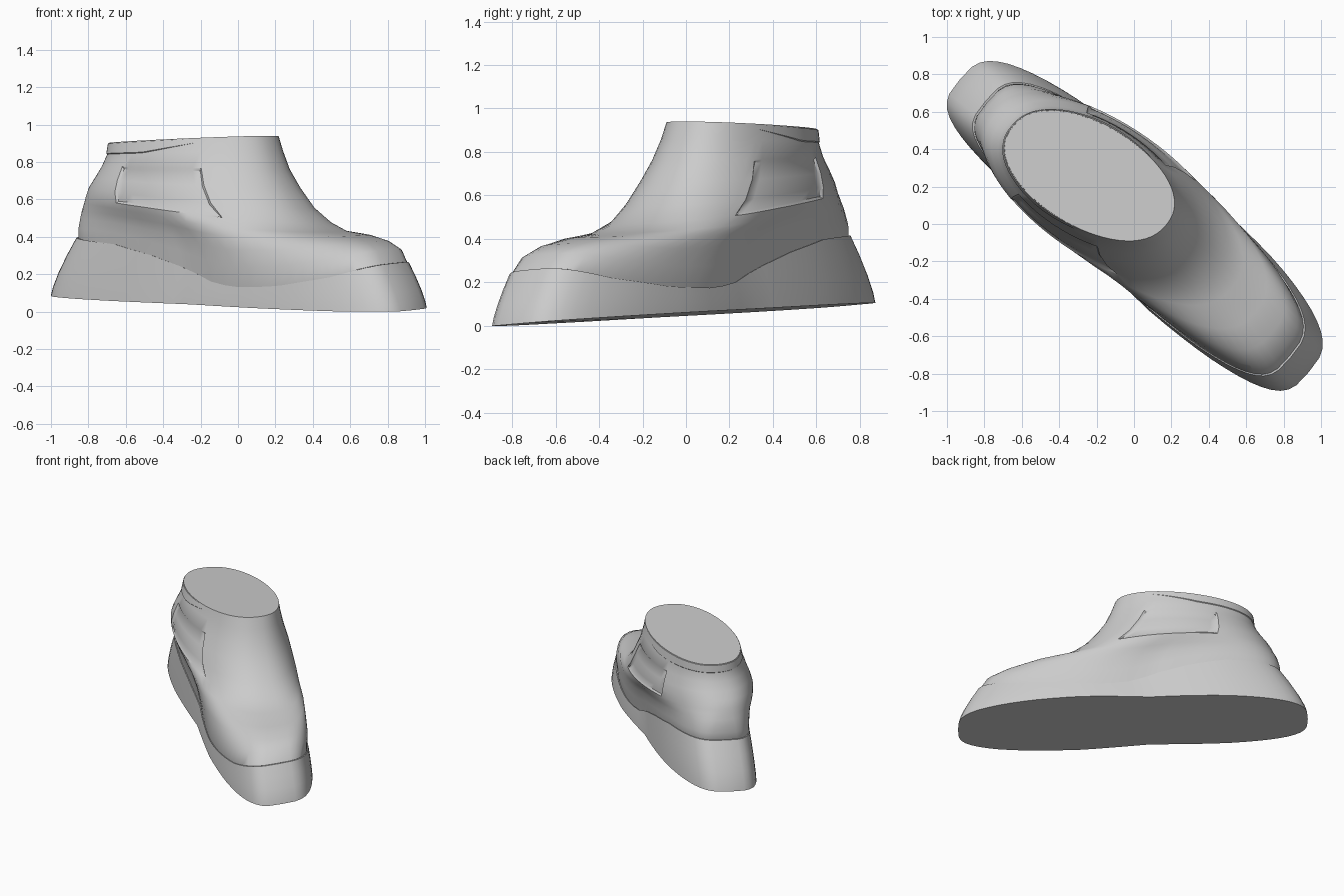
import bpy, bmesh, math
from mathutils import Matrix, Vector

cube = bpy.data.objects.get("Cube")
if cube:
    bpy.data.objects.remove(cube, do_unlink=True)

grey = bpy.data.materials.new("plain grey")
grey.use_nodes = True
shade = (0.6, 0.6, 0.6, 1)
grey.diffuse_color = shade
grey.node_tree.nodes["Principled BSDF"].inputs["Base Color"].default_value = shade

SEGMENTS = 64
# The boot is built with its toe along +x, then turned to its diagonal pose
TURN = Matrix.Rotation(math.radians(-40), 4, "Z")

# Height of the welt between sole and upper, along the length
WELT = [(-1.05, .41), (-.65, .38), (-.38, .32), (-.15, .25), (.03, .18),
        (.2, .15), (.5, .155), (.85, .2), (1.1, .26)]
# Relative width of the footprint from heel to toe
FOOTPRINT = [(-1, .97), (-.55, .93), (-.1, .84), (.3, .97), (.6, 1), (1, 1)]


def lerp(a, b, t):
    return a + (b - a) * t


def curve(points, x):
    """Linear interpolation through a list of points."""
    if x <= points[0][0]:
        return points[0][1]
    for (x0, y0), (x1, y1) in zip(points, points[1:]):
        if x <= x1:
            return lerp(y0, y1, (x - x0) / (x1 - x0))
    return points[-1][1]


def welt(u, v):
    return curve(WELT, u) + .07 * v


def ground(u, v):
    """Slightly tilted plane under the sole."""
    p = TURN @ Vector((u, v, 0))
    return max(0, 0.0526 + 0.016 * p.x + 0.075 * p.y)


def outline(heel, toe, right, left, roundness):
    """Closed plan curve: a blunt footprint at roundness 0, an oval at 1."""
    points = []
    skew = lerp(0, .06, roundness)
    bow = lerp(.04, 0, roundness)
    for i in range(SEGMENTS):
        angle = math.tau * i / SEGMENTS
        c, s = math.cos(angle), math.sin(angle)
        width = lerp(curve(FOOTPRINT, c), 1, roundness)
        side = math.copysign(abs(s) ** lerp(.56, .88, roundness), s) * width
        middle = (right + left) / 2 + skew * c - bow * c * c
        points.append((lerp(heel, toe, (c + 1) / 2),
                       middle + side * (left - right) / 2))
    return points


def loft(name, rings, edit=None):
    bm = bmesh.new()
    loops = [[bm.verts.new(p) for p in ring] for ring in rings]
    bands = []
    for low, high in zip(loops, loops[1:]):
        band = []
        for i in range(SEGMENTS):
            j = (i + 1) % SEGMENTS
            band.append(bm.faces.new((low[i], low[j], high[j], high[i])))
        bands.append(band)
    bm.faces.new(loops[0][::-1])
    bm.faces.new(loops[-1])
    bm.normal_update()
    if edit:
        edit(bm, bands)
    bm.transform(TURN)
    mesh = bpy.data.meshes.new(name)
    bm.to_mesh(mesh)
    bm.free()
    mesh.materials.append(grey)
    obj = bpy.data.objects.new(name, mesh)
    bpy.context.collection.objects.link(obj)
    bpy.ops.object.select_all(action="DESELECT")
    bpy.context.view_layer.objects.active = obj
    obj.select_set(True)
    bpy.ops.object.shade_smooth_by_angle(angle=math.radians(40))


# Sole: flared wedge from the ground up to the welt, tucked in at the top
base = outline(-1.21, 1.225, -.32, .385, 0)
rim = outline(-1.03, 1.1, -.31, .375, 0)
sole_rings = []
for t in (0, .15, .4, .7, 1):
    ring = []
    for (bu, bv), (ru, rv) in zip(base, rim):
        spread = t ** 1.3
        ring.append((lerp(bu, ru, spread), lerp(bv, rv, spread),
                     lerp(ground(bu, bv), welt(ru, rv), t)))
    sole_rings.append(ring)
sole_rings.append([(u * .93, v * .9, z - .01) for u, v, z in sole_rings[-1]])
loft("sole", sole_rings)

# Upper: heel, toe, right, left, heel height, toe height, welt sag, roundness
LEVELS = [
    (-1.00, 1.06, -.29, .355, .34, .20, 1, 0),
    (-1.02, 1.09, -.305, .37, .41, .26, 1, 0),
    (-1.02, 1.04, -.31, .38, .46, .33, .8, .15),
    (-1.01, .94, -.315, .385, .51, .375, .6, .35),
    (-1.00, .80, -.32, .395, .55, .405, .4, .6),
    (-.98, .62, -.33, .40, .59, .425, .25, .8),
    (-.97, .50, -.33, .40, .62, .47, .1, 1),
    (-.94, .38, -.33, .395, .67, .55, 0, 1),
    (-.90, .28, -.31, .38, .72, .66, 0, 1),
    (-.86, .21, -.28, .355, .78, .76, 0, 1),
    (-.835, .165, -.25, .335, .84, .86, 0, 1),
    (-.83, .135, -.235, .325, .90, .94, 0, 1),
]
upper_rings = []
for heel, toe, right, left, z_heel, z_toe, sag, roundness in LEVELS:
    ring = []
    for u, v in outline(heel, toe, right, left, roundness):
        t = (u - heel) / (toe - heel)
        flat = lerp(curve(WELT, heel), curve(WELT, toe), t)
        ring.append((u, v, lerp(z_heel, z_toe, t) + sag * (welt(u, v) - flat)))
    upper_rings.append(ring)


def ankle_panels(bm, bands):
    """Press a shallow panel into each side of the ankle."""
    for span in (range(11, 21), range(SEGMENTS - 21, SEGMENTS - 11)):
        panel = [band[i] for band in bands[6:9] for i in span]
        bmesh.ops.inset_region(bm, faces=panel, thickness=.012, depth=-.01)


loft("upper", upper_rings, ankle_panels)

# Collar: a thin fold around the back of the opening
collar_rings = []
for low, grow in ((.0, 0), (.1, .008), (.95, .006), (.99, 0)):
    ring = []
    for (u0, v0, z0), (u1, v1, z1) in zip(upper_rings[-2], upper_rings[-1]):
        back = max(0, min(1, (-u0 + .05) * 2))
        t = lerp(.99, low, back)
        out = Vector((u1 + .35, v1 - .05)).normalized() * (grow * back - .002)
        ring.append((lerp(u0, u1, t) + out.x, lerp(v0, v1, t) + out.y,
                     lerp(z0, z1, t) - .002))
    collar_rings.append(ring)
loft("collar_fold", collar_rings)
